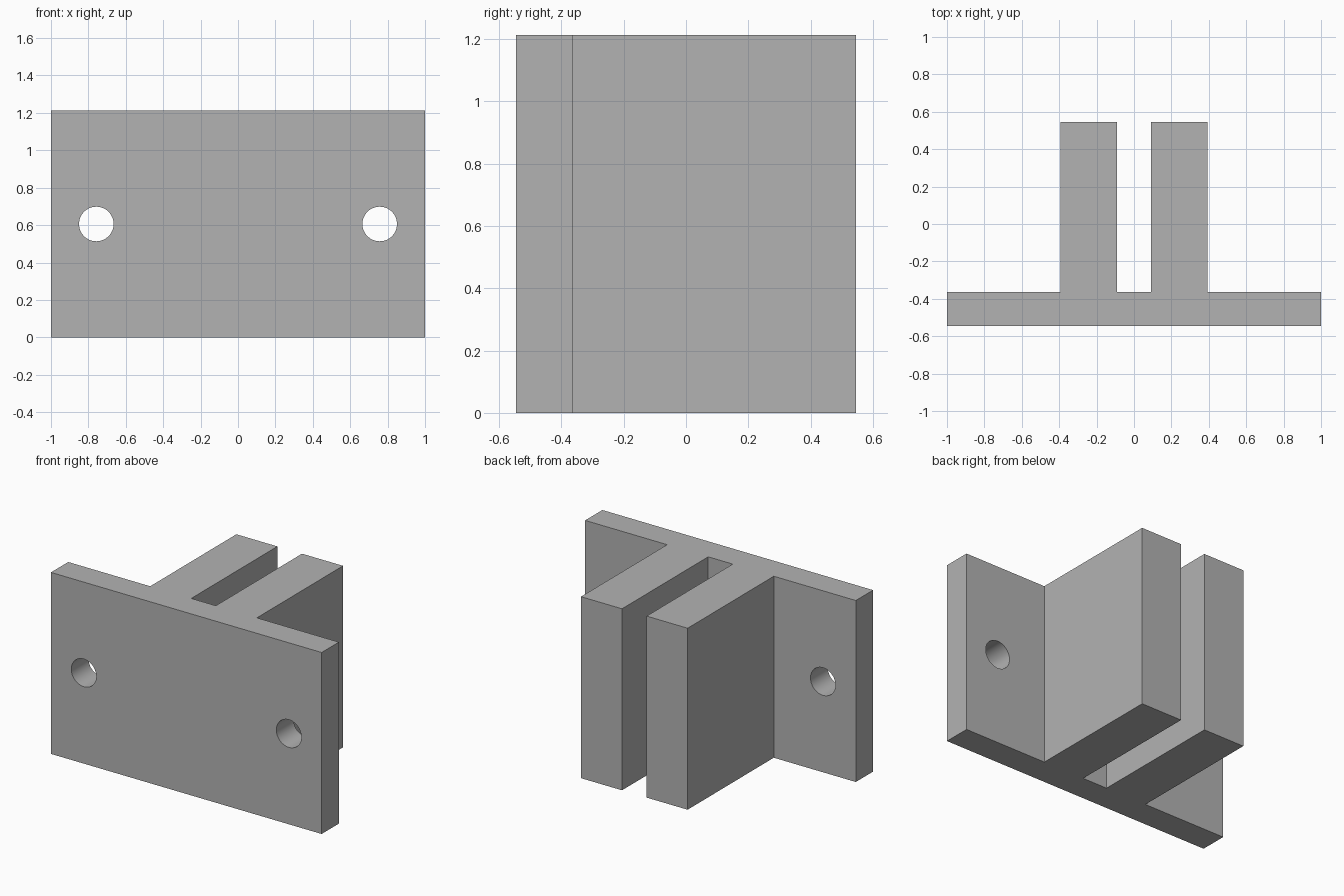
import bpy
import bmesh
from mathutils import Matrix, Vector

cube = bpy.data.objects.get("Cube")
if cube:
    bpy.data.objects.remove(cube, do_unlink=True)

U = 2 / 66          # design unit
HEIGHT = 40 * U

grey = bpy.data.materials.new("plain grey")
grey.use_nodes = True
colour = (0.45, 0.45, 0.45, 1)
grey.diffuse_color = colour
grey.node_tree.nodes["Principled BSDF"].inputs["Base Color"].default_value = colour


def add_object(name, bm):
    bmesh.ops.recalc_face_normals(bm, faces=bm.faces)
    mesh = bpy.data.meshes.new(name)
    bm.to_mesh(mesh)
    bm.free()
    mesh.materials.append(grey)
    obj = bpy.data.objects.new(name, mesh)
    bpy.context.collection.objects.link(obj)
    return obj


# Bracket: back plate and two fins as one extruded outline, mirrored in x
half = [(33, -18), (33, -12), (13, -12), (13, 18), (3, 18), (3, -12)]
outline = half + [(-x, y) for x, y in reversed(half)]
bm = bmesh.new()
face = bm.faces.new([bm.verts.new((x * U, y * U, 0)) for x, y in outline])
top = bmesh.ops.extrude_face_region(bm, geom=[face])["geom"]
bmesh.ops.translate(bm, vec=Vector((0, 0, HEIGHT)),
                    verts=[v for v in top if isinstance(v, bmesh.types.BMVert)])
bracket = add_object("slotted_bracket", bm)

# Screw holes through both wings of the plate
bm = bmesh.new()
for side in (-1, 1):
    place = (Matrix.Translation((side * 25 * U, -15 * U, HEIGHT / 2))
             @ Matrix.Rotation(1.5707963, 4, 'X'))
    bmesh.ops.create_cone(bm, cap_ends=True, segments=64, radius1=3.05 * U,
                          radius2=3.05 * U, depth=12 * U, matrix=place)
cutter = add_object("screw_hole_cutter", bm)
cutter.hide_render = True

cut = bracket.modifiers.new("screw_holes", 'BOOLEAN')
cut.operation = 'DIFFERENCE'
cut.solver = 'EXACT'
cut.object = cutter

# Apply the cut, then smooth only the hole walls
bpy.context.view_layer.objects.active = bracket
bpy.ops.object.select_all(action='DESELECT')
bracket.select_set(True)
bpy.ops.object.modifier_apply(modifier=cut.name)
bpy.data.objects.remove(cutter, do_unlink=True)
bpy.ops.object.shade_smooth_by_angle(angle=0.5)
